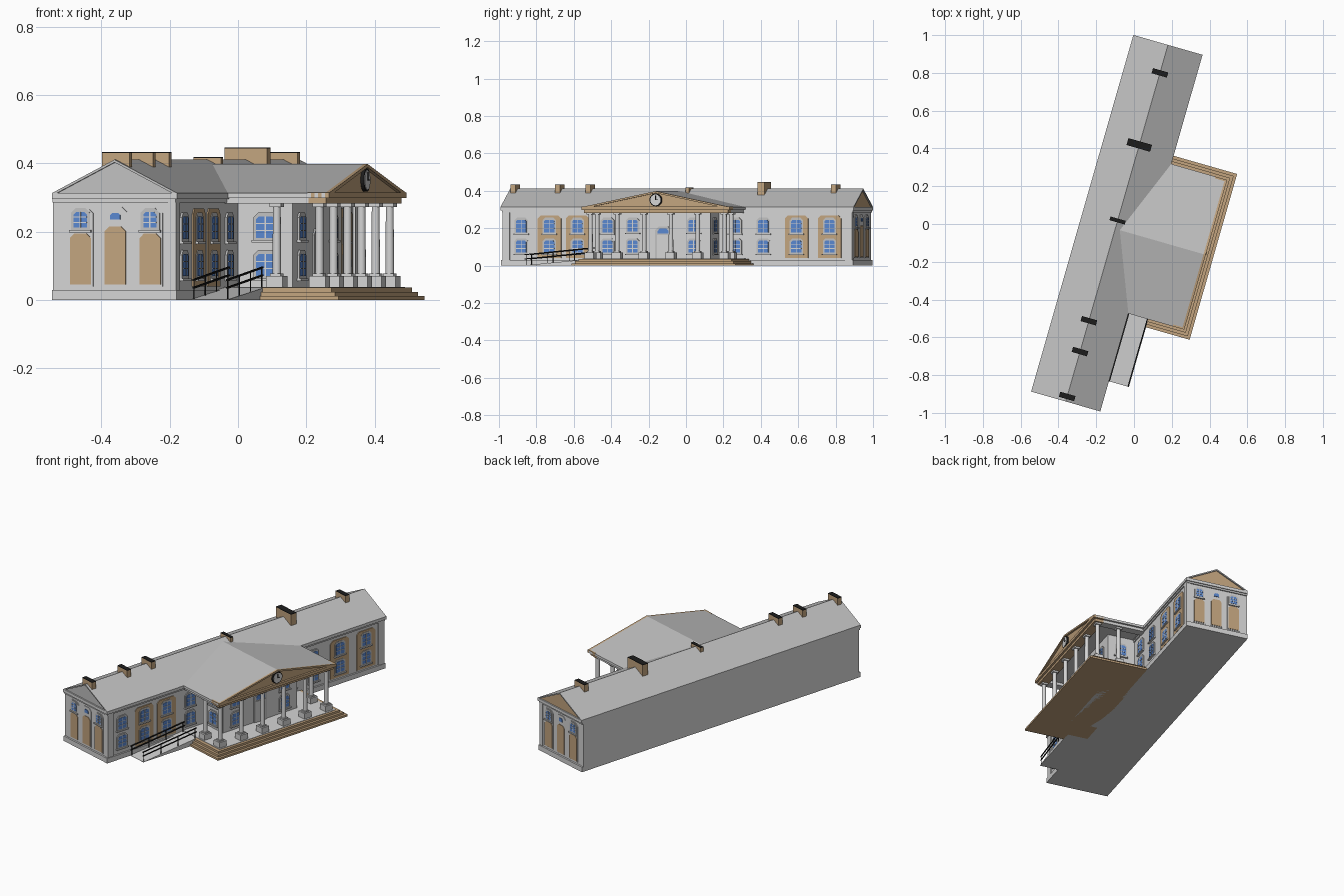
import bpy, bmesh, math
from mathutils import Matrix

cube = bpy.data.objects.get("Cube")
if cube:
    bpy.data.objects.remove(cube, do_unlink=True)

TURN = Matrix.Rotation(math.radians(-16), 4, 'Z')   # whole building stands turned


def material(name, rgb):
    m = bpy.data.materials.new(name)
    m.use_nodes = True
    m.diffuse_color = (*rgb, 1)
    m.node_tree.nodes["Principled BSDF"].inputs["Base Color"].default_value = (*rgb, 1)
    return m


WALL = material("pale_wall", (0.66, 0.66, 0.66))
ROOF = material("grey_roof", (0.53, 0.53, 0.53))
TAN = material("tan_stone", (0.54, 0.37, 0.21))
BLUE = material("blue_glass", (0.1, 0.24, 0.62))
BLACK = material("black", (0.012, 0.012, 0.012))


def finish(bm, name, mats):
    bmesh.ops.recalc_face_normals(bm, faces=bm.faces)
    bm.transform(TURN)
    mesh = bpy.data.meshes.new(name)
    bm.to_mesh(mesh)
    bm.free()
    for m in mats:
        mesh.materials.append(m)
    ob = bpy.data.objects.new(name, mesh)
    bpy.context.collection.objects.link(ob)
    return ob


def prism(name, axis, pts, a, b, mat, end_mat=None):
    """Extrude a 2D outline along an axis; the far end may have its own colour."""
    place = {'x': lambda p, d: (d, *p), 'y': lambda p, d: (p[0], d, p[1]),
             'z': lambda p, d: (*p, d)}[axis]
    bm = bmesh.new()
    near = [bm.verts.new(place(p, a)) for p in pts]
    far = [bm.verts.new(place(p, b)) for p in pts]
    bm.faces.new(near)
    end = bm.faces.new(far)
    n = len(pts)
    for i in range(n):
        j = (i + 1) % n
        bm.faces.new((near[i], near[j], far[j], far[i]))
    if end_mat:
        end.material_index = 1
    return finish(bm, name, [mat, end_mat] if end_mat else [mat])


def rect(a0, a1, b0, b1):
    return [(a0, b0), (a1, b0), (a1, b1), (a0, b1)]


def box(name, x0, x1, y0, y1, z0, z1, mat):
    return prism(name, 'z', rect(x0, x1, y0, y1), z0, z1, mat)


def panel(name, wall, t, w, z0, z1, lift, mat, cut=0.0):
    """Thin plate on a wall (axis, position, side), with clipped top corners."""
    axis, pos, side = wall
    h = w / 2
    pts = [(t - h, z0), (t + h, z0), (t + h, z1 - cut), (t + h - cut, z1),
           (t - h + cut, z1), (t - h, z1 - cut)] if cut else rect(t - h, t + h, z0, z1)
    return prism(name, axis, pts, pos, pos + side * lift, mat)


def window(wall, t, w, z0, z1):
    panel("window_frame", wall, t, w + 0.018, z0 - 0.009, z1 + 0.011, 0.006, ROOF, 0.014)
    panel("window_glass", wall, t, w, z0, z1, 0.0075, BLUE, 0.008)
    panel("window_mullion", wall, t, 0.004, z0, z1, 0.009, WALL)
    for k in (1, 2):
        z = z0 + (z1 - z0) * k / 3
        panel("window_bar", wall, t, w, z - 0.0015, z + 0.0015, 0.009, WALL)
    panel("window_sill", wall, t, w + 0.026, z0 - 0.014, z0 - 0.007, 0.012, WALL)


# Long main block with plinth and cornice
BACK, FRONT, SOUTH, NORTH = -0.279, 0.102, -1.003, 0.961
MID = (BACK + FRONT) / 2
IN = 0.013
box("main_walls", BACK, FRONT - IN, SOUTH + IN, NORTH - IN, 0, 0.30, WALL)
box("plinth", BACK, FRONT - 0.003, SOUTH + 0.003, NORTH - 0.003, 0, 0.03, WALL)
box("cornice_lower", BACK, FRONT - 0.006, SOUTH + 0.006, NORTH - 0.006, 0.285, 0.297, WALL)
box("cornice", BACK, FRONT, SOUTH, NORTH, 0.295, 0.313, WALL)
prism("main_roof", 'y', [(BACK, 0.313), (FRONT, 0.313), (MID, 0.411)],
      SOUTH + 0.008, NORTH - 0.008, ROOF, TAN)
for a, b in ((SOUTH, SOUTH + 0.008), (NORTH - 0.008, NORTH)):
    for edge in (BACK, FRONT):
        prism("gable_trim", 'y', [(edge, 0.313), (MID, 0.411), (MID, 0.403),
              (edge + (MID - edge) * 0.08, 0.313)], a, b, ROOF)

# Corner pilasters
for y in (SOUTH + 0.03, NORTH - 0.03):
    box("corner_pilaster", FRONT - 0.03, FRONT - 0.006, y - 0.02, y + 0.02, 0, 0.29, WALL)

# Chimneys along the ridge: position, half length, half thickness, top
for y, hl, ht, top in ((-0.975, .042, .014, .43), (-.728, .042, .014, .43),
                       (-.558, .042, .014, .43), (-.006, .042, .010, .415),
                       (.41, .065, .019, .444), (.807, .042, .014, .43)):
    box("chimney", MID - hl, MID + hl, y - ht, y + ht, 0.37, top, TAN)
    box("chimney_cap", MID - hl, MID + hl, y - ht, y + ht, top, top + 0.003, BLACK)

# Windows of the long front
front_wall = ('x', FRONT - IN, 1)
for y in (-.889, -.733, -.577, -.41, .30, .457, .641, .825):
    if y in (-.733, -.577, .641, .825):
        panel("tan_bay", front_wall, y, 0.13, 0.04, 0.268, 0.004, TAN, 0.016)
    window(front_wall, y, 0.056, 0.07, 0.135)
    window(front_wall, y, 0.056, 0.178, 0.245)

# Tan arches and windows of the two ends
for end in (('y', SOUTH + IN, -1), ('y', NORTH - IN, 1)):
    for k in (-1, 0, 1):
        x = MID + 0.106 * k
        panel("arch_surround", end, x, 0.076, 0.04, 0.272, 0.003, WALL, 0.018)
        panel("tan_arch", end, x, 0.064, 0.045, 0.195 if k else 0.215, 0.006, TAN, 0.014)
        if k:
            window(end, x, 0.04, 0.212, 0.258)
        else:
            panel("small_glass", end, x, 0.03, 0.235, 0.255, 0.006, BLUE, 0.006)

# Entrance block under the portico
C = -0.052
ROOM = 0.255
box("entrance_block", 0.08, ROOM, C - 0.26, C + 0.26, 0, 0.305, WALL)
room_wall = ('x', ROOM, 1)
for s in (-1, 1):
    for z0, z1 in ((0.07, 0.135), (0.182, 0.245)):
        window(room_wall, C + s * 0.17, 0.056, z0, z1)
        window(('y', C + s * 0.26, s), 0.175, 0.056, z0, z1)
panel("door_frame", room_wall, C, 0.09, 0.037, 0.21, 0.005, ROOF, 0.02)
panel("door", room_wall, C, 0.066, 0.037, 0.165, 0.008, WALL)
panel("door_light", room_wall, C, 0.06, 0.172, 0.198, 0.008, BLUE, 0.012)

# Steps and floor, notched where the ramp arrives
for i in range(3):
    d = 0.015 * i
    x1, y0, y1 = 0.452 - d, -0.508 + d, 0.405 - d
    prism("step", 'z', [(0.08, -0.45), (0.21, -0.45), (0.21, y0), (x1, y0),
                        (x1, y1), (0.08, y1)], 0.012 * i, 0.012 * (i + 1), TAN)
box("portico_floor", 0.08, 0.406, -0.458, 0.358, 0.03, 0.038, WALL)

# Ramp with handrails
prism("ramp", 'x', [(-0.837, 0), (-0.45, 0), (-0.45, 0.037), (-0.837, 0.002)], 0.09, 0.212, WALL)
for x in (0.104, 0.207):
    for z in (0.033, 0.056):
        prism("handrail", 'x', [(-0.837, z), (-0.46, z + 0.037), (-0.46, z + 0.042),
                                (-0.837, z + 0.005)], x - 0.003, x + 0.003, BLACK)
    for k in range(4):
        y = -0.83 + 0.12 * k
        z = 0.012 * k
        box("rail_post", x - 0.0015, x + 0.0015, y - 0.0015, y + 0.0015, z, z + 0.058, BLACK)


# Columns on square bases
def column(x, y):
    for name, h, z0, z1 in (("column_base", .025, .037, .071), ("column_foot", .016, .071, .078),
                            ("column_capital", .017, .272, .283)):
        box(name, x - h, x + h, y - h, y + h, z0, z1, WALL)
    bm = bmesh.new()
    bmesh.ops.create_cone(bm, cap_ends=True, segments=16, radius1=0.0125, radius2=0.0115,
                          depth=0.2, matrix=Matrix.Translation((x, y, 0.175)))
    ob = finish(bm, "column_shaft", [WALL])
    for p in ob.data.polygons:
        p.use_smooth = len(p.vertices) == 4


for i in range(6):
    column(0.37, C + 0.373 * (i / 2.5 - 1))
for s in (-1, 1):
    column(0.24, C + s * 0.373)

# Portico entablature, roof and pediment
HALF = 0.412
EDGE = 0.398
box("front_beam", 0.345, EDGE, C - HALF + 0.012, C + HALF - 0.012, 0.282, 0.3, TAN)
box("front_cornice", 0.345, EDGE + 0.012, C - HALF, C + HALF, 0.298, 0.315, TAN)
for s in (-1, 1):
    y0, y1 = sorted((C + s * (HALF - 0.06), C + s * (HALF - 0.012)))
    box("side_beam", 0.08, 0.345, y0, y1, 0.282, 0.3, WALL)
box("portico_ceiling", 0.08, EDGE, C - HALF, C + HALF, 0.299, 0.313, WALL)
prism("portico_roof", 'x', [(C - HALF, 0.313), (C + HALF, 0.313), (C, 0.398)],
      -0.065, EDGE, ROOF, TAN)
for s in (-1, 1):
    prism("raking_cornice", 'x', [(C + s * HALF, 0.313), (C, 0.398), (C, 0.388),
                                  (C + s * (HALF - 0.05), 0.313)], EDGE, EDGE + 0.012, TAN)


# Round clock in the pediment
def disc(name, r, x0, x1, mat):
    pts = [(C + r * math.cos(math.tau * k / 24), 0.351 + r * math.sin(math.tau * k / 24))
           for k in range(24)]
    prism(name, 'x', pts, x0, x1, mat)


disc("clock_rim", 0.034, EDGE - 0.01, EDGE + 0.010, BLACK)
disc("clock_face", 0.029, EDGE, EDGE + 0.012, WALL)
box("minute_hand", EDGE, EDGE + 0.014, C - 0.0015, C + 0.0015, 0.351, 0.374, BLACK)
box("hour_hand", EDGE, EDGE + 0.014, C, C + 0.015, 0.3495, 0.3525, BLACK)
